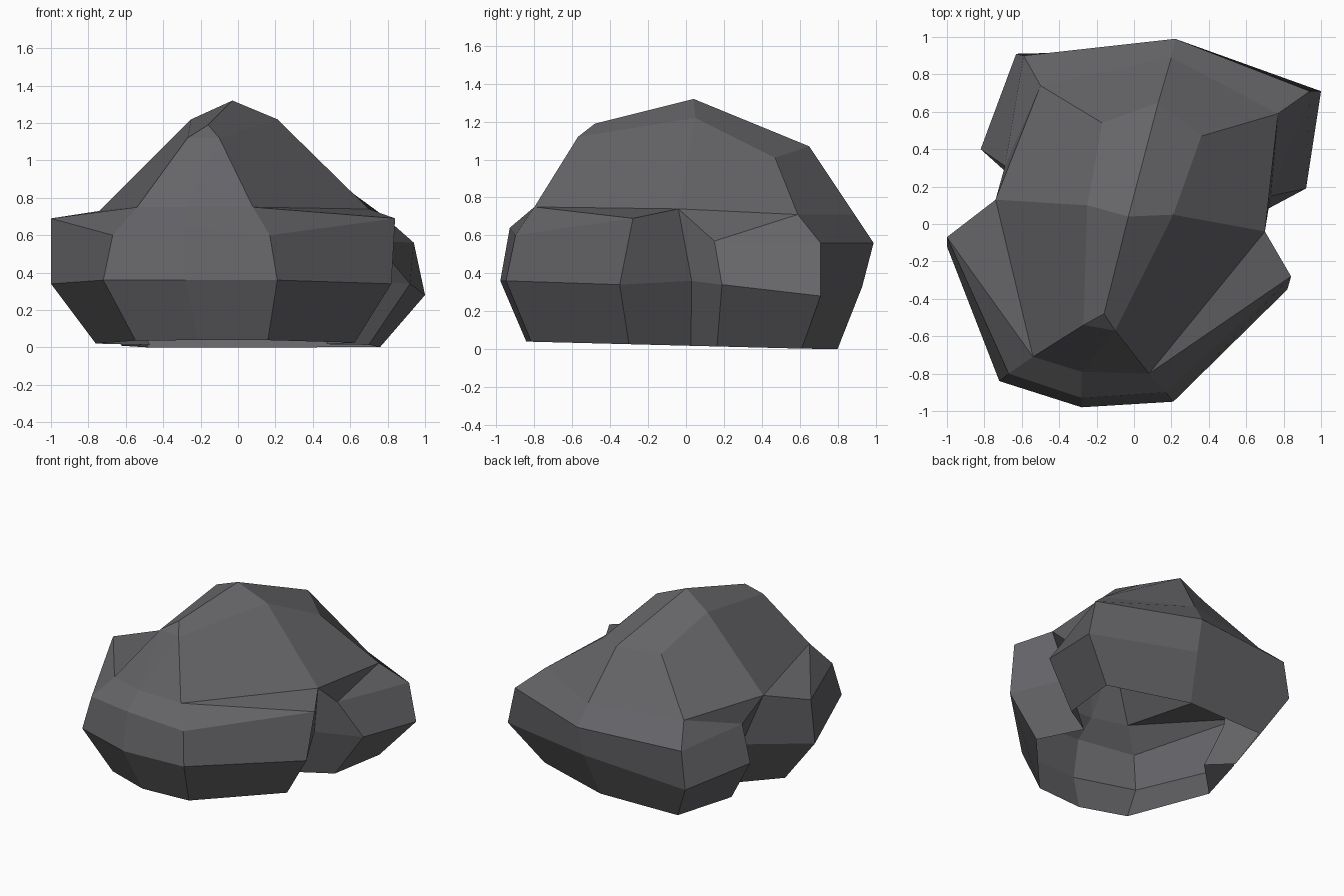
import bpy, bmesh

if "Cube" in bpy.data.objects:
    bpy.data.objects.remove(bpy.data.objects["Cube"])

# Rings run counter-clockwise: front left, front, front right, right, right waist,
# back right (2), back, back left (2), left waist, left
belly = [(-.72, -.84, .36), (-.28, -.98, .36), (.21, -.95, .36), (.82, -.35, .34),
         (.62, .03, .36), (.92, .19, .34), (1.0, .71, .28), (.21, .93, .33),
         (-.63, .91, .28), (-.82, .40, .34), (-.62, .22, .36), (-1.0, -.12, .34)]
shoulder = [(-.67, -.80, .60), (-.28, -.93, .64), (.17, -.90, .60), (.84, -.28, .69),
            (.70, -.04, .74), (.73, .15, .57), (.94, .71, .56), (.22, .99, .56),
            (-.59, .90, .56), (-.69, .31, .57), (-.74, .13, .73), (-1.0, -.07, .69)]
# The foot is the belly ring drawn inwards and set on the ground
foot = [(x * .76, y * .86, max(0, .018 - .022 * y)) for x, y, z in belly]

# Ledges above the shoulder and the ridged crown, each left to right
front_ledge = [(-.54, -.71, .75), (-.28, -.79, .75), (.08, -.80, .75)]
back_ledge = [(-.50, .74, .71), (.20, .89, .71), (.77, .59, .71)]
crown_front = [(-.27, -.54, 1.12), (-.16, -.48, 1.19), (-.10, -.57, 1.12)]
crown_mid = [(-.25, .10, 1.22), (-.03, .04, 1.32), (.21, .05, 1.22)]
crown_back = [(-.17, .54, 1.05), (.13, .65, 1.07), (.36, .47, 1.01)]

bm = bmesh.new()


def add(points):
    return [bm.verts.new(p) for p in points]


def strip(a, b, closed=False):
    """Quads between two rows of equal length."""
    n = len(a)
    for i in range(n if closed else n - 1):
        j = (i + 1) % n
        bm.faces.new((a[i], a[j], b[j], b[i]))


F, B, S = add(foot), add(belly), add(shoulder)
fl, bl = add(front_ledge), add(back_ledge)
cf, cm, cb = add(crown_front), add(crown_mid), add(crown_back)

# Side walls (open underneath)
strip(F, B, True)
strip(B, S, True)
# Front and back slopes
strip(S[0:3], fl)
strip(S[6:9], bl[::-1])
strip(bl[::-1], cb[::-1])
# Crown
strip(cf, cm)
strip(cm, cb)
for tri in ((fl[0], fl[1], cf[0]), (fl[1], fl[2], cf[2]),
            (fl[1], cf[2], cf[0]), (cf[0], cf[2], cf[1])):
    bm.faces.new(tri)
# Flanks: small shoulder triangles and large sloping sides
for front, ledge_f, point, waist, near, far, ledge_b, k in (
        (S[2], fl[2], S[3], S[4], S[5], S[6], bl[2], 2),
        (S[0], fl[0], S[11], S[10], S[9], S[8], bl[0], 0)):
    for f in ((front, point, ledge_f), (point, waist, ledge_f),
              (waist, near, ledge_b), (near, far, ledge_b),
              (ledge_f, waist, cm[k], cf[k]), (waist, ledge_b, cb[k], cm[k])):
        bm.faces.new(f)

bmesh.ops.recalc_face_normals(bm, faces=bm.faces)
mesh = bpy.data.meshes.new("boulder")
bm.to_mesh(mesh)
bm.free()

stone = bpy.data.materials.new("dark grey stone")
stone.diffuse_color = (.13, .13, .14, 1)
stone.use_nodes = True
stone.node_tree.nodes["Principled BSDF"].inputs["Base Color"].default_value = stone.diffuse_color
mesh.materials.append(stone)
bpy.context.collection.objects.link(bpy.data.objects.new("boulder", mesh))
